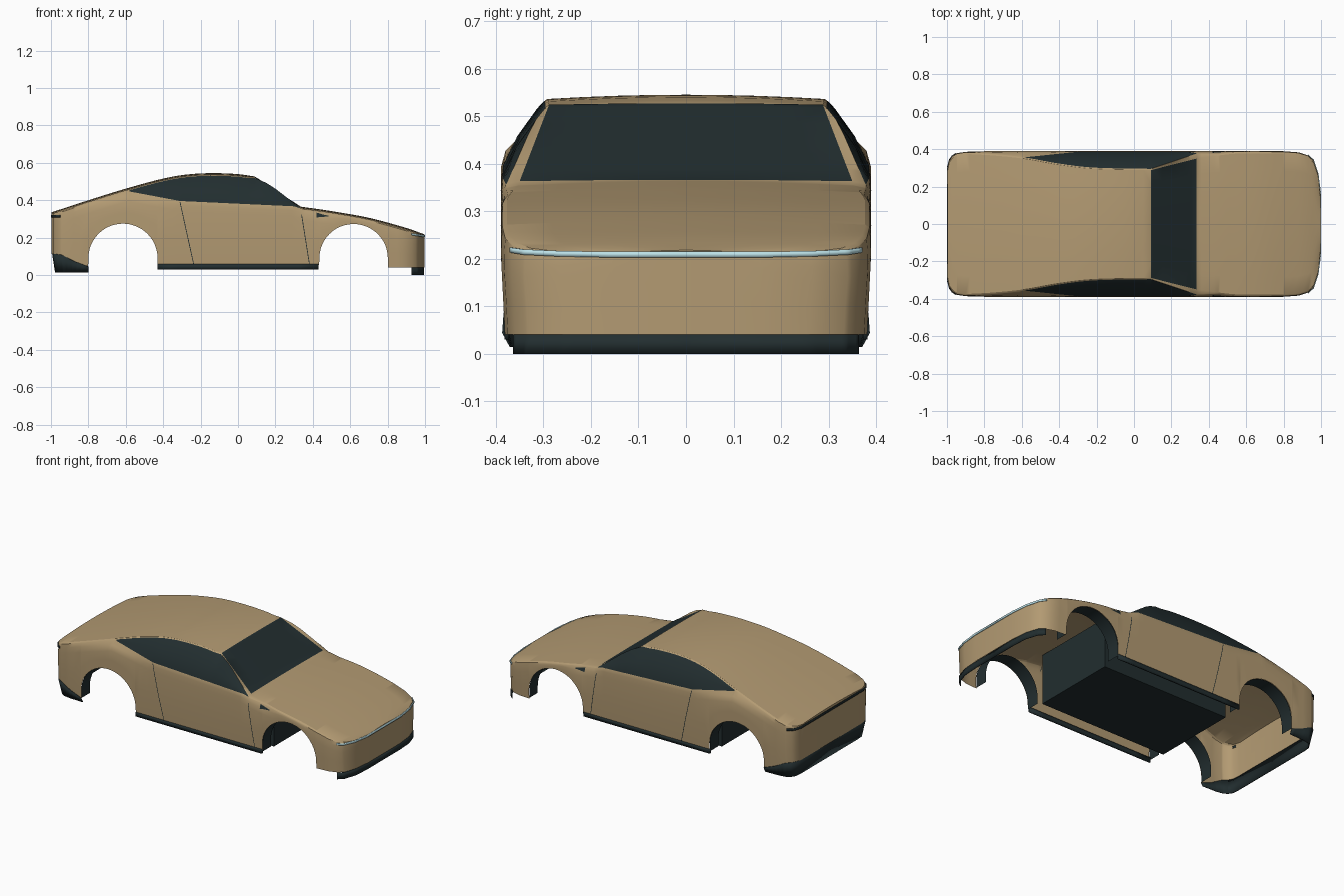
import bpy, bmesh, math

cube = bpy.data.objects.get("Cube")
if cube:
    bpy.data.objects.remove(cube)


def material(name, rgb):
    m = bpy.data.materials.new(name)
    m.use_nodes = True
    m.diffuse_color = (*rgb, 1)
    m.node_tree.nodes["Principled BSDF"].inputs["Base Color"].default_value = (*rgb, 1)
    return m


TAN = material("tan paint", (0.45, 0.325, 0.17))
DARK = material("dark glass and trim", (0.016, 0.027, 0.029))
BLUE = material("pale blue light", (0.5, 0.75, 0.8))


def curve(pts, x, smooth=True):
    """Value at x of a profile, eased through its points."""
    if x <= pts[0][0]:
        return pts[0][1]
    if x >= pts[-1][0]:
        return pts[-1][1]
    i = next(k for k in range(len(pts) - 1) if x <= pts[k + 1][0])
    (x0, a), (x1, b) = pts[i], pts[i + 1]
    h = x1 - x0
    t = (x - x0) / h
    if not smooth:
        return a + (b - a) * t

    def slope(k):
        p, q = pts[max(k - 1, 0)], pts[min(k + 1, len(pts) - 1)]
        return (q[1] - p[1]) / (q[0] - p[0])
    return ((2*t**3 - 3*t**2 + 1) * a + (t**3 - 2*t**2 + t) * h * slope(i)
            + (3*t**2 - 2*t**3) * b + (t**3 - t**2) * h * slope(i + 1))


# Body profiles along the length
END, COWL, ROOF_FRONT, GLASS_TIP, SILL = 0.996, 0.335, 0.09, -0.58, 0.43
OUTLINE = [(-END, 0.3), (-0.988, 0.34), (-0.972, 0.363), (-0.945, 0.379), (-0.9, 0.386),
           (-0.8, 0.389), (0.8, 0.389), (0.88, 0.383), (0.93, 0.367), (0.96, 0.34),
           (0.985, 0.265), (END, 0.16)]
ROOF = [(-END, 0.336), (-0.8, 0.4), (-0.6, 0.462), (-0.4, 0.516), (-0.28, 0.537),
        (-0.15, 0.545), (0, 0.54), (ROOF_FRONT, 0.527)]
HOOD = [(COWL, 0.366), (0.5, 0.342), (0.7, 0.306), (0.9, 0.252), (END, 0.218)]
ROOF_EDGE = [(-0.93, 0.376), (-0.75, 0.366), (GLASS_TIP, 0.348), (-0.4, 0.316),
             (-0.22, 0.295), (ROOF_FRONT, 0.288)]
HOOD_EDGE = [(COWL, 0.35), (0.5, 0.372), (0.6, 0.38)]
BELT_Z = [(-0.6, 1), (GLASS_TIP, 0.447), (-0.31, 0.396), (COWL, 0.366), (0.36, 1)]
BELT_Y = [(-0.7, 0.3), (GLASS_TIP, 0.357), (-0.31, 0.385), (0.29, 0.386),
          (COWL, 0.378), (0.45, 0.37)]
PILLAR = [(ROOF_FRONT, 0), (COWL, 0.02), (0.45, 0)]
PILLAR_RISE = [(ROOF_FRONT, 0), (0.15, 0.014), (0.2, 0.015), (COWL, 0)]
VALANCE = [(-END, 0.115), (-0.94, 0.108), (-0.88, 0.075), (-0.8, 0.045)]
ARCHES = [(-0.615, 0.185), (0.618, 0.183)]
AXLE_Z = 0.09


def outline(x):
    return curve(OUTLINE, x, False)


def valance_top(x):
    return curve(VALANCE, x, False)


def top(x):
    if x < ROOF_FRONT:
        return curve(ROOF, x)
    return curve(HOOD, x) if x > COWL else curve([ROOF[-1], HOOD[0]], x, False)


def edge_y(x):
    if x < ROOF_FRONT:
        y = curve(ROOF_EDGE, x)
    else:
        y = curve(HOOD_EDGE, x) if x > COWL else curve([ROOF_EDGE[-1], HOOD_EDGE[0]], x, False)
    return min(y, outline(x) - 0.012)


def bottom(x):
    for c, r in ARCHES:
        if abs(x - c) <= r + 1e-6:
            return AXLE_Z + math.sqrt(max(0, r * r - (x - c) ** 2))
    if x < -SILL:
        return valance_top(x) - 0.003
    return 0.055 if x < SILL + 0.01 else 0.04


def section(x):
    """Half cross-section from the lower edge up to the centre line."""
    yo, ye, zt, lo = outline(x), edge_y(x), top(x), bottom(x)
    crown = 0.003 if ROOF_FRONT <= x <= COWL else 0.009
    zw = zt - crown - 0.005 + curve(PILLAR_RISE, x, False)
    zb = min(curve(BELT_Z, x, False), zw - 0.002)
    yw = min(ye + 0.007 + curve(PILLAR, x, False), yo - 0.004)
    yb = min(yo, max(yw + 0.002, curve(BELT_Y, x, False) if x < 0.45 else 0))
    drop = min(0.055, 0.6 * (zb - lo))
    mid = (lo + zb - drop) / 2
    pts = [(yo - 0.01 * max(0, 1 - z / 0.2), z) for z in (lo, mid)]
    pts += [(yo, zb - drop), (yo - 0.3 * (yo - yb), zb - 0.4 * drop), (yb, zb)]
    pts += [((yb + yw) / 2 + 0.06 * (zw - zb), (zb + zw) / 2), (yw, zw)]
    pts += [(ye * f, zt - crown * f * f) for f in (1, 0.75, 0.5, 0.25, 0)]
    return pts


def side_y(x, z):
    return curve([(q, y) for y, q in section(x)[:7]], z, False)


def finish(name, bm, mats, mirror=True, thickness=0):
    bmesh.ops.remove_doubles(bm, verts=bm.verts, dist=1e-5)
    bmesh.ops.recalc_face_normals(bm, faces=bm.faces)
    mesh = bpy.data.meshes.new(name)
    bm.to_mesh(mesh)
    bm.free()
    ob = bpy.data.objects.new(name, mesh)
    bpy.context.collection.objects.link(ob)
    for m in mats:
        mesh.materials.append(m)
    bpy.ops.object.select_all(action='DESELECT')
    ob.select_set(True)
    bpy.context.view_layer.objects.active = ob
    bpy.ops.object.shade_smooth_by_angle(angle=math.radians(32))
    if thickness:
        s = ob.modifiers.new("Thickness", 'SOLIDIFY')
        s.thickness, s.offset = thickness, 0
    if mirror:
        m = ob.modifiers.new("Mirror", 'MIRROR')
        m.use_axis = (False, True, False)


def strip(name, lower, upper, mat, thickness=0):
    """Ribbon between two matching point paths."""
    bm = bmesh.new()
    a, b = ([bm.verts.new(p) for p in path] for path in (lower, upper))
    for i in range(len(a) - 1):
        bm.faces.new((a[i], a[i + 1], b[i + 1], b[i]))
    finish(name, bm, [mat], True, thickness)


# Body shell with glazing chosen by row and length
xs = {p[0] for prof in (OUTLINE, ROOF, HOOD, ROOF_EDGE, BELT_Z, BELT_Y, VALANCE) for p in prof}
xs |= {i / 20 for i in range(-19, 20)}
for c, r in ARCHES:
    xs = {x for x in xs if abs(x - c) > r + 0.002 or x == GLASS_TIP}
    xs |= {c - r * math.cos(math.pi * i / 24) for i in range(25)}
    xs |= {c - r - 0.001, c + r + 0.001}
xs = sorted({round(x, 5) for x in xs})
bm = bmesh.new()
cols = [[bm.verts.new((x, y, z)) for y, z in section(x)] for x in xs]
for i in range(len(xs) - 1):
    mid = (xs[i] + xs[i + 1]) / 2
    for j in range(len(cols[0]) - 1):
        f = bm.faces.new((cols[i][j], cols[i + 1][j], cols[i + 1][j + 1], cols[i][j + 1]))
        side_glass = j in (4, 5) and GLASS_TIP < mid < COWL
        windshield = j >= 7 and ROOF_FRONT < mid < COWL
        f.material_index = int(side_glass or windshield)
for col in (cols[0], cols[-1]):
    foot = bm.verts.new((col[0].co.x, 0, col[0].co.z))
    bm.faces.new([foot] + col)
finish("body_shell", bm, [TAN, DARK])


def band(name, x0, x1, low, high, mat, off=0.0025, thickness=0.004, tuck=0):
    """Trim that follows the plan outline, wrapping the end it reaches."""
    pts = sorted({x0, x1} | {p[0] for p in OUTLINE if x0 < p[0] < x1}
                 | {x0 + (x1 - x0) * i / 8 for i in range(9)})
    path = [(x, outline(x) + off) for x in pts]
    if x1 >= END:
        path[-1] = (x1 + off, path[-1][1])
        path.append((x1 + off, 0))
    if x0 <= -END:
        path[0] = (x0 - off, path[0][1])
        path.insert(0, (x0 - off, 0))
    strip(name, [(x + tuck * (x1 - x) / (x1 - x0), max(0, y - tuck), low(x)) for x, y in path],
          [(x, y, high(x)) for x, y in path], mat, thickness)


# Bumper trim, lights and sills
band("front_light_bar", 0.93, END, lambda x: 0.203 + 0.15 * (END - x),
     lambda x: 0.215 + 0.13 * (END - x), BLUE)
band("tail_strip", -END, -0.95, lambda x: 0.309, lambda x: 0.322, DARK)
band("front_lip", 0.93, END, lambda x: 0, lambda x: 0.04, DARK, -0.004)
band("rear_valance", -END, -0.8, lambda x: 0.015, valance_top, DARK, -0.004, tuck=0.016)
band("sill", -SILL, SILL, lambda x: 0.03, lambda x: 0.058, DARK, -0.012, 0.01)

# Cabin tub: floor and bulkheads under the shell
TUB_LOW, TUB_HIGH = 0.03, 0.335
bm = bmesh.new()
bmesh.ops.create_cube(bm, size=1)
for v in bm.verts:
    v.co = (v.co.x * 2 * SILL, v.co.y * 0.53, TUB_LOW if v.co.z < 0 else TUB_HIGH)
finish("cabin_tub", bm, [DARK], mirror=False)

# Wheel arch liners
for name, (c, r) in zip(("rear_arch_liner", "front_arch_liner"), ARCHES):
    arc = [(c - r * math.cos(math.pi * i / 24), AXLE_Z + r * math.sin(math.pi * i / 24))
           for i in range(25)]
    arc = [(c - r, 0.045)] + arc + [(c + r, 0.045)]
    strip(name, [(x, side_y(x, z) - 0.002, z) for x, z in arc],
          [(x, 0.3, z) for x, z in arc], DARK)


def seam(name, x_top, x_low, z_top):
    pts = [(x_low + (x_top - x_low) * t / 8, 0.058 + (z_top - 0.058) * t / 8) for t in range(9)]
    strip(name, *[[(x + d, side_y(x + d, z) + 0.001, z) for x, z in pts]
                  for d in (-0.002, 0.002)], DARK)


# Door gaps and fender vents
seam("door_rear_gap", -0.31, -0.237, 0.39)
seam("door_front_gap", COWL, 0.382, 0.355)
vent = [(0.42, 0.308, 0.334), (0.45, 0.311, 0.325), (0.485, 0.313, 0.317)]
strip("fender_vent", [(x, side_y(x, a) + 0.003, a) for x, a, b in vent],
      [(x, side_y(x, b) + 0.003, b) for x, a, b in vent], DARK)
